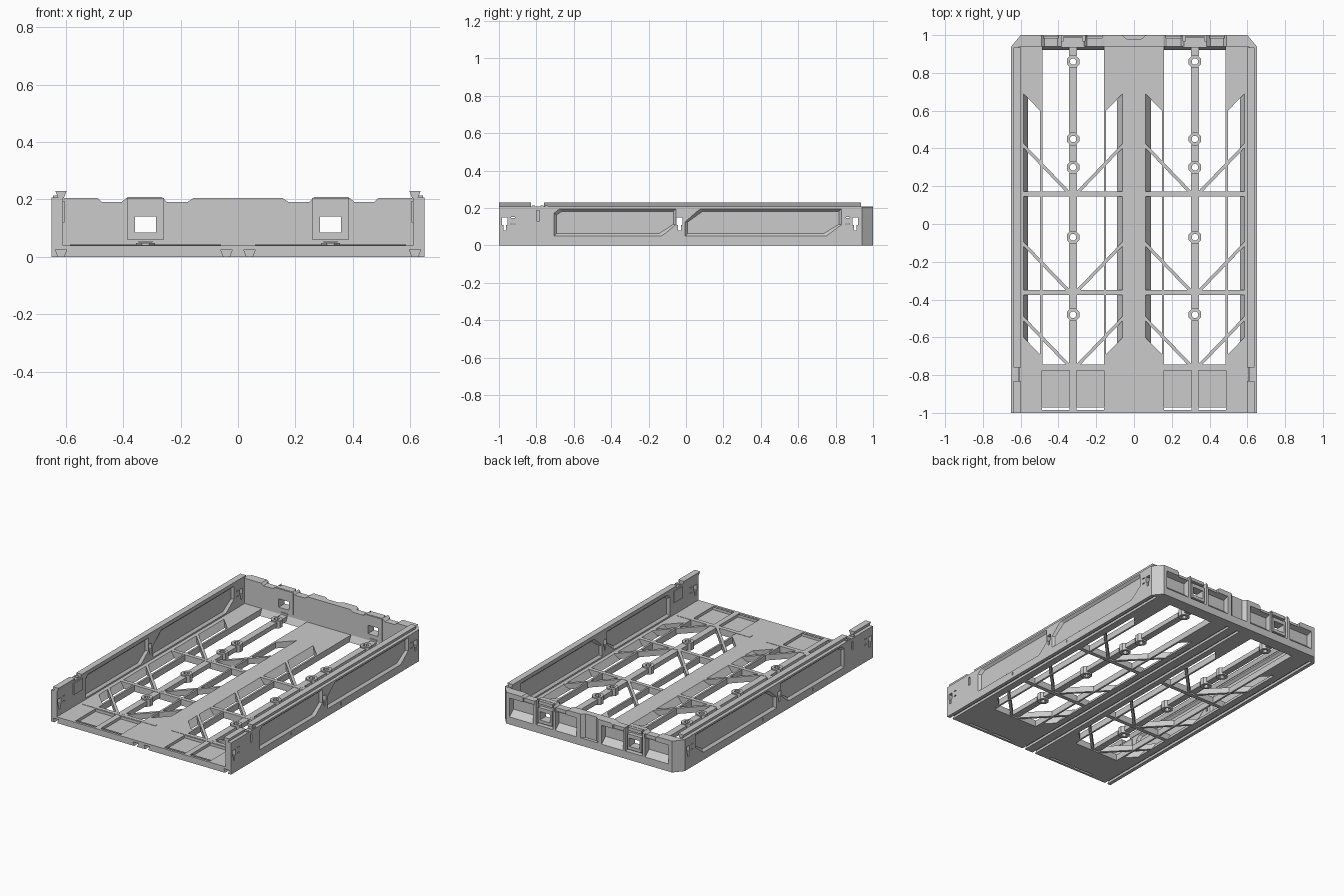
import bpy, bmesh, math

if "Cube" in bpy.data.objects:
    bpy.data.objects.remove(bpy.data.objects["Cube"])

PLACE = {'x': lambda a, b, t: (t, a, b), 'y': lambda a, b, t: (a, t, b), 'z': lambda a, b, t: (a, b, t)}
C = 0.3225      # centre of the right-hand bay
H = 0.2625      # half width of a bay
TOP = 0.04      # floor height


def link(name, bm):
    bmesh.ops.recalc_face_normals(bm, faces=bm.faces)
    me = bpy.data.meshes.new(name)
    bm.to_mesh(me)
    bm.free()
    ob = bpy.data.objects.new(name, me)
    bpy.context.collection.objects.link(ob)
    return ob


def prism(name, pts, axis, lo, hi, inset=0):
    """Extrude an outline along an axis; inset shrinks the far end for sloped sides."""
    ends = [pts]
    box = [(min(p[i] for p in pts), max(p[i] for p in pts)) for i in (0, 1)]

    def shrink(v, i):
        c, h = sum(box[i]) / 2, (box[i][1] - box[i][0]) / 2
        return c + (v - c) * (1 - inset / h)
    ends.append([(shrink(a, 0), shrink(b, 1)) for a, b in pts])
    bm = bmesh.new()
    r0, r1 = [[bm.verts.new(PLACE[axis](a, b, t)) for a, b in e] for e, t in zip(ends, (lo, hi))]
    bm.faces.new(r0)
    bm.faces.new(r1[::-1])
    n = len(pts)
    for i in range(n):
        j = (i + 1) % n
        bm.faces.new((r0[i], r0[j], r1[j], r1[i]))
    return link(name, bm)


def box(name, x0, x1, y0, y1, z0, z1):
    return prism(name, [(x0, y0), (x1, y0), (x1, y1), (x0, y1)], 'z', z0, z1)


def cut(ob, cutters):
    for c in cutters:
        c.hide_render = True
        m = ob.modifiers.new("cut", 'BOOLEAN')
        m.operation, m.object, m.solver = 'DIFFERENCE', c, 'EXACT'
    dg = bpy.context.evaluated_depsgraph_get()
    me = bpy.data.meshes.new_from_object(ob.evaluated_get(dg))
    ob.modifiers.clear()
    ob.data = me
    for c in cutters:
        bpy.data.objects.remove(c)
    return ob


def mirror(ob):
    ob.modifiers.new("mirror", 'MIRROR').use_axis[0] = True
    return ob


def ring(name, x, y, ro, ri, z0, z1, n=8):
    bm = bmesh.new()
    loops = []
    for r, z in ((ro, z0), (ro, z1), (ri, z1), (ri, z0)):
        loops.append([bm.verts.new((x + r * math.cos((i + .5) * math.tau / n),
                                    y + r * math.sin((i + .5) * math.tau / n), z)) for i in range(n)])
    for k in range(4):
        a, b = loops[k], loops[(k + 1) % 4]
        for i in range(n):
            j = (i + 1) % n
            bm.faces.new((a[i], a[j], b[j], b[i]))
    return link(name, bm)


# Centre spine with two dovetail grooves underneath
half = [(.03, 0), (.02, .025), (.06, .025), (.05, 0), (.09, 0), (.06, TOP)]
prism("centre_spine", half + [(-x, z) for x, z in half[::-1]], 'y', -1, .94)

# Side wall with floor ledge and dovetail groove
wall = prism("side_wall", [(.56, 0), (.607, 0), (.597, .025), (.637, .025), (.627, 0), (.65, 0),
                           (.65, .207), (.61, .207), (.61, TOP), (.585, TOP)], 'y', -1, .94)
panels = [[(-.71, .045), (-.13, .045), (-.05, .11), (-.05, .2), (-.68, .2), (-.71, .175)],
          [(-.01, .045), (.75, .045), (.835, .11), (.835, .2), (.075, .2), (-.01, .125)]]
cutters = []
for p in panels:
    cutters += [prism("panel_cut", p, 'x', .655, .635, .018), prism("panel_cut", p, 'x', .605, .624, .018)]
for y in (-.97, -.035, .905):
    cutters.append(prism("key_cut", [(y - .007, .08), (y + .007, .08), (y + .007, .11), (y + .015, .11),
                                     (y + .015, .15), (y - .015, .15), (y - .015, .11), (y - .007, .11)],
                         'x', .59, .67))
cutters.append(box("slot_cut", .59, .67, -.798, -.784, .13, .187))
for y in (-.925, .865):
    for z in (.115, .15):
        cutters.append(box("slit_cut", .59, .67, y - .01, y + .01, z - .003, z + .003))
for y in (-.38, .135):
    cutters.append(box("slit_cut", .642, .67, y - .003, y + .003, .02, .04))
mirror(cut(wall, cutters))

# Top dovetail rails and latch
for name, a, b in (("top_rail_long", -.76, .935), ("top_rail_short", -1, -.83)):
    mirror(prism(name, [(.607, .205), (.627, .205), (.637, .23), (.597, .23)], 'y', a, b))
mirror(box("side_latch", .604, .612, -.83, -.74, .12, .195))
for y in (-.815, -.77, -.745):
    mirror(box("latch_tooth", .615, .645, y - .008, y + .008, .2, .213))

# Back wall: stepped top edge, chamfered corners, outside pockets, windows
prof = [(.65, 0), (.65, .205), (.49, .205), (.475, .192), (.405, .192), (.385, .208), (.265, .208),
        (.25, .192), (.175, .192), (.155, .205)]
back = prism("back_wall", prof + [(-x, z) for x, z in prof[::-1]], 'y', .94, 1)
cutters = [prism("notch_cut", [(-.075, 1.01), (-.04, .98), (.04, .98), (.075, 1.01)], 'z', .05, .3)]
for s in (1, -1):
    cutters.append(prism("corner_cut", [(s * .66, .928), (s * .59, 1.012), (s * .7, 1.1), (s * .7, .928)], 'z', -.1, .3))
    for a, b in ((.405, .575), (.09, .245)):
        p = prism("pocket_cut", [(1.01, .04), (.96, .085), (.96, .16), (1.01, .175)], 'x', s * a, s * b)
        cutters.append(p)
    for a, b in ((.4, .48), (.17, .25)):
        x0, x1 = sorted((s * a, s * b))
        cutters.append(box("step_cut", x0, x1, .985, 1.1, .17, .3))
    x = s * C
    cutters.append(box("niche_cut", x - .062, x + .062, .97, 1.1, .05, .3))
    cutters.append(box("window_cut", x - .037, x + .037, .9, 1.1, .085, .14))
cut(back, cutters)
clip = box("window_frame", C - .05, C + .05, .965, .995, .065, .165)
mirror(cut(clip, [box("window_cut", C - .037, C + .037, .9, 1.1, .085, .14)]))
clip = box("window_pad", C - .065, C + .065, .934, .942, .06, .206)
mirror(cut(clip, [box("window_cut", C - .037, C + .037, .9, 1.1, .085, .14)]))
mirror(box("window_tab", C - .025, C + .025, .934, .942, .05, .056))
mirror(box("clip_hook", C - .05, C + .05, .968, .99, .185, .206))
mirror(prism("back_ramp", [(.92, 0), (.945, 0), (.945, TOP), (.94, TOP)], 'x', C - .17, C + .17))

# Front floor plate with two shallow trays and drain slots per bay
plate = box("front_plate", C - H, C + H, -1, -.745, 0, TOP)
cutters = []
for s in (1, -1):
    x0, x1 = sorted((C + s * .018, C + s * .165))
    cutters += [box("tray_cut", x0, x1, -.97, -.775, .022, .1), box("slot_cut", x0, x1, -.985, -.971, -.1, .1)]
mirror(cut(plate, cutters))

# Floor corners, long ribs and diagonal braces, on both sides of each bay
for s in (1, -1):
    def bay(pts):
        return [(C + s * u, y) for u, y in pts]
    mirror(prism("rear_gusset", bay([(.163, .945), (.163, .6), (.175, .6), (H, .69), (H, .945)]), 'z', 0, TOP))
    mirror(prism("front_gusset", bay([(.163, -.745), (.163, -.69), (.175, -.69), (H, -.6), (H, -.745)]), 'z', 0, TOP))
    mirror(prism("long_rib", bay([(.163, -.69), (.175, -.69), (.175, .6), (.163, .6)]), 'z', 0, TOP))
    for y in (.165, -.355, -.75):
        mirror(prism("diagonal_brace", bay([(.01, y), (H, y + .262), (H, y + .238), (.034, y)]), 'z', .006, .043))

# Cross ribs
for y in (.158, -.363, -.757):
    mirror(box("cross_rib", C - H, C + H, y - .013, y + .013, 0, .042))

# Screw bosses and the centre rib pieces between them
bosses = [-.48, -.07, .3, .45, .86]
for y in bosses:
    mirror(ring("screw_boss", C, y, .036, .018, 0, .048))
stops = [-.775] + bosses + [.975]
for a, b in zip(stops, stops[1:]):
    mirror(box("centre_rib", C - .022, C + .022, a + .03, b - .03, .01, TOP))
